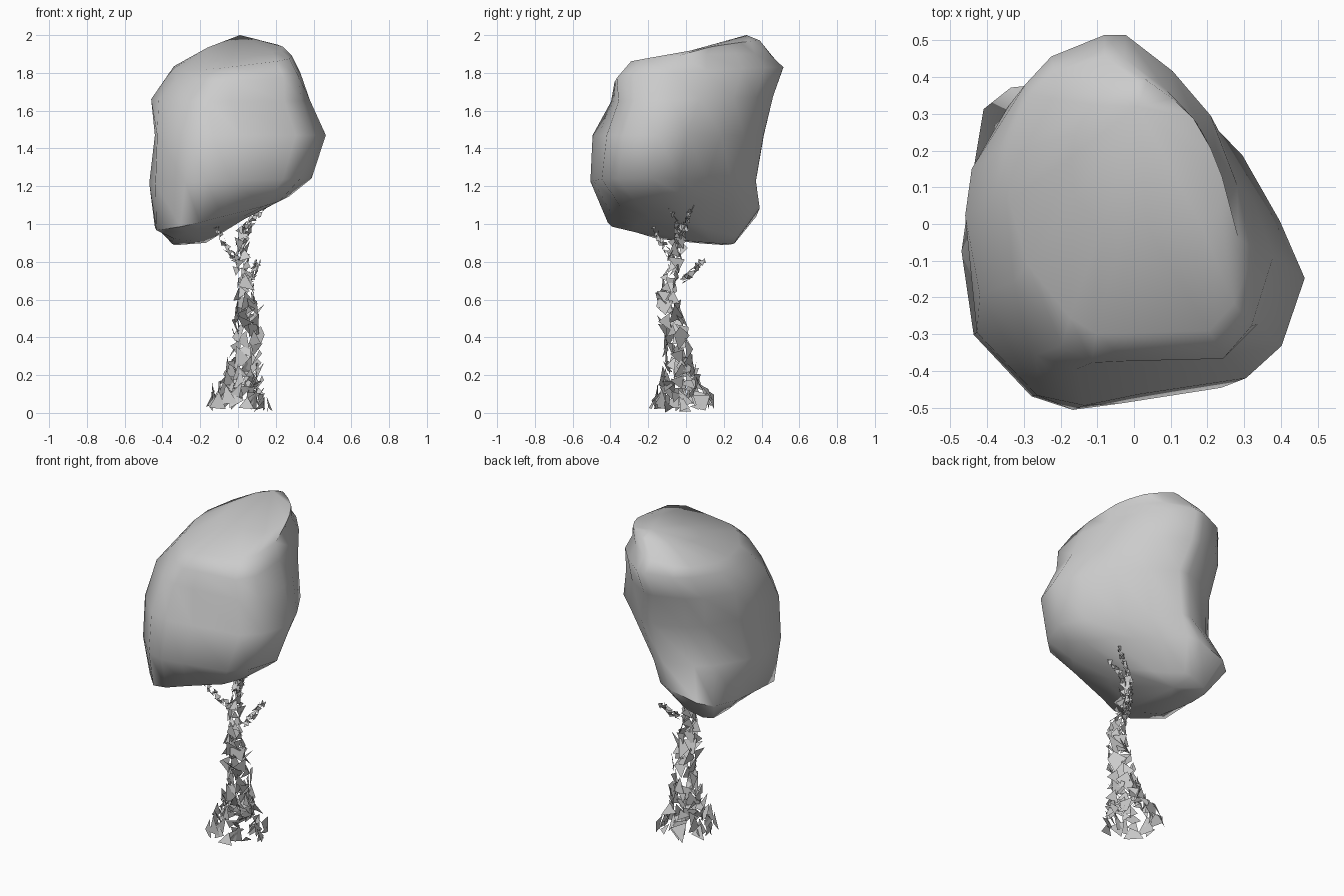
import bpy, bmesh, math, random
from mathutils import Vector

if "Cube" in bpy.data.objects:
    bpy.data.objects.remove(bpy.data.objects["Cube"])

random.seed(7)
grey = bpy.data.materials.new("plain grey")
grey.diffuse_color = (0.6, 0.6, 0.6, 1)
grey.use_nodes = True
grey.node_tree.nodes["Principled BSDF"].inputs["Base Color"].default_value = grey.diffuse_color


def finish(bm, name, smooth=None):
    mesh = bpy.data.meshes.new(name)
    bm.to_mesh(mesh)
    bm.free()
    mesh.materials.append(grey)
    obj = bpy.data.objects.new(name, mesh)
    bpy.context.collection.objects.link(obj)
    if smooth:
        bpy.ops.object.select_all(action='DESELECT')
        obj.select_set(True)
        bpy.context.view_layer.objects.active = obj
        bpy.ops.object.shade_smooth_by_angle(angle=math.radians(smooth))
    return obj


# Canopy: one lopsided outline, fitted to tilted rings
outline = [(-.07, .515), (0, .515), (.14, .38), (.27, .24), (.39, .05), (.465, -.12),
           (.4, -.33), (.3, -.43), (0, -.48), (-.15, -.51), (-.28, -.475), (-.45, -.28),
           (-.47, 0), (-.45, .15), (-.34, .35), (-.25, .435)]
# height, x min, x max, y min, y max, tilt along x, tilt along y,
# then corner bulges towards back right, front left, front right, back left
rings = [(1.01, -.35, .04, -.28, .26, .30, -.10, -.05, 0, 0, .06),
         (1.09, -.44, .27, -.41, .37, .24, .08, -.08, .01, 0, .10),
         (1.23, -.47, .39, -.515, .37, .03, 0, -.05, -.02, 0, 0),
         (1.47, -.44, .465, -.49, .41, 0, 0, .05, .01, 0, .01),
         (1.66, -.46, .38, -.41, .46, 0, .03, .07, -.03, .02, 0),
         (1.79, -.38, .33, -.40, .515, .05, .08, .07, -.05, .05, .02),
         (1.86, -.34, .285, -.32, .45, .12, .08, .06, -.05, .04, .04),
         (1.90, -.17, .24, -.02, .39, .06, .18, .02, 0, .02, 0)]
bm = bmesh.new()
loops = []
for z, x0, x1, y0, y1, tx, ty, br, fl, fr, bl in rings:
    loop = []
    for px, py in outline:
        u, v = (px + .47) / .4675 - 1, (py + .51) / .5125 - 1
        bulge = (br if v > 0 else fr) if u > 0 else (bl if v > 0 else fl)
        bulge *= 1.4 * abs(u * v)
        x = (x0 + x1) / 2 + u * (x1 - x0) / 2 + math.copysign(bulge, u * bulge)
        y = (y0 + y1) / 2 + v * (y1 - y0) / 2 + math.copysign(bulge, v * bulge)
        x, y = min(max(x, x0), x1), min(max(y, -.515), .515)
        loop.append(bm.verts.new((x, y, z + tx * x + ty * y)))
    loops.append(loop)
n = len(outline)
for a, b in zip(loops, loops[1:]):
    for i in range(n):
        j = (i + 1) % n
        bm.faces.new((a[i], a[j], b[j], b[i]))
for loop, tip in ((loops[0], (-.17, .14, .90)), (loops[-1], (.01, .32, 2.0))):
    v = bm.verts.new(tip)
    for i in range(n):
        bm.faces.new((loop[i], loop[(i + 1) % n], v))
bmesh.ops.recalc_face_normals(bm, faces=bm.faces)
finish(bm, "canopy", 60)


# Trunk and branches: loose bark shards lying around a bent, tapering path
def shards(name, path, count, size):
    bm = bmesh.new()
    for k in range(count):
        t = (k + random.random()) / count * (len(path) - 1)
        i = min(int(t), len(path) - 2)
        x, y, z, r = (a + (b - a) * (t - i) for a, b in zip(path[i], path[i + 1]))
        axis = (Vector(path[i + 1][:3]) - Vector(path[i][:3])).normalized()
        side = axis.orthogonal().normalized()
        ang = k * 2.4 + random.uniform(-.4, .4)
        out = side * math.cos(ang) + axis.cross(side) * math.sin(ang)
        normal = (out + Vector([random.uniform(-.5, .5) for _ in range(3)])).normalized()
        u = axis.cross(normal).normalized()
        w = normal.cross(u)
        centre = Vector((x, y, z)) + out * r * random.uniform(.75, 1.05)
        s = size * (.5 + r / path[0][3] * .5) * random.uniform(.7, 1.35)
        spin = random.uniform(0, 6.28)
        verts = []
        for c in range(random.choice((3, 3, 3, 4))):
            a = spin + c * 1.9 + random.uniform(-.3, .3)
            p = centre + (u * math.cos(a) + w * math.sin(a) * 1.2) * s
            p.z = max(p.z, 0.03 * random.random())
            verts.append(bm.verts.new(p))
        f = bm.faces.new(verts)
        f.normal_update()
        if f.normal.dot(out) < 0:
            f.normal_flip()
    return finish(bm, name)


# x, y, z, radius along each path
shards("root_flare", [(0, -.02, .035, .185), (.005, -.025, .09, .14), (.02, -.03, .17, .105),
                      (.03, -.04, .27, .075)], 76, .048)
shards("trunk", [(.03, -.04, .25, .075), (.05, -.05, .38, .065), (.045, -.09, .52, .06),
                 (.04, -.10, .66, .04), (.02, -.06, .80, .035), (.02, -.02, .98, .015)], 66, .05)
branches = [[(.06, -.02, .70, .016), (.08, .03, .74, .014), (.11, .09, .81, .012)],
            [(0, -.06, .80, .018), (-.06, -.11, .87, .014), (-.12, -.18, 1.0, .01)],
            [(.01, -.04, .88, .016), (.07, -.05, 1.0, .012), (.18, -.12, 1.15, .008)],
            [(.01, -.03, .90, .016), (.05, 0, 1.0, .012), (.14, .03, 1.09, .008)]]
for i, path in enumerate(branches):
    shards(f"branch_{i + 1}", path, 20, .02)
